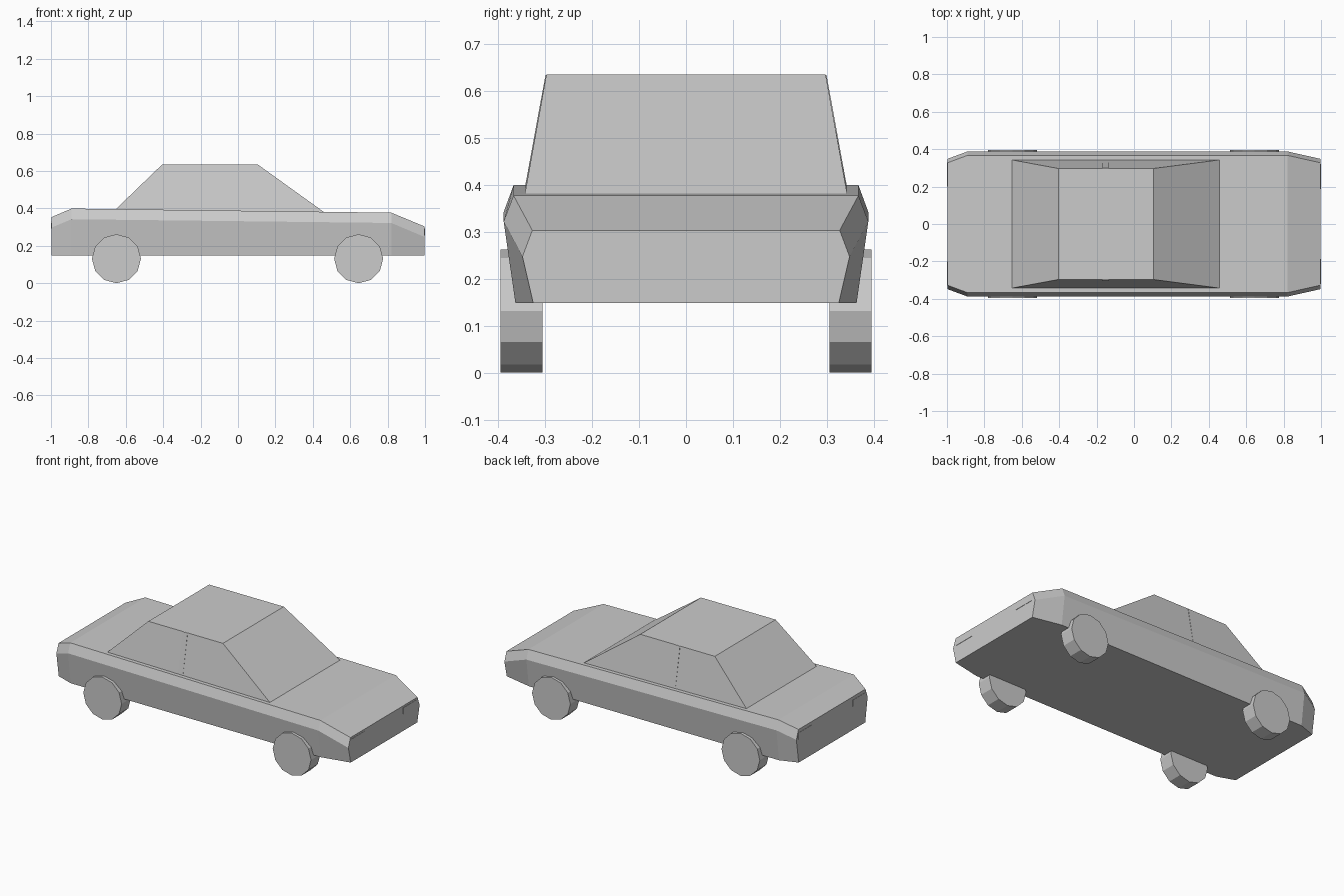
import bpy, bmesh, math
from mathutils import Vector

cube = bpy.data.objects.get("Cube")
if cube:
    bpy.data.objects.remove(cube, do_unlink=True)

grey = bpy.data.materials.new("plain_grey")
grey.use_nodes = True
colour = (0.6, 0.6, 0.6, 1)
grey.diffuse_color = colour
grey.node_tree.nodes["Principled BSDF"].inputs["Base Color"].default_value = colour


def finish(name, bm):
    bmesh.ops.recalc_face_normals(bm, faces=bm.faces)
    mesh = bpy.data.meshes.new(name)
    bm.to_mesh(mesh)
    bm.free()
    mesh.materials.append(grey)
    obj = bpy.data.objects.new(name, mesh)
    bpy.context.collection.objects.link(obj)
    return obj


def loft(name, rings):
    """Join equal closed rings with quads and cap both ends."""
    bm = bmesh.new()
    loops = [[bm.verts.new(p) for p in ring] for ring in rings]
    n = len(loops[0])
    for a, b in zip(loops, loops[1:]):
        for i in range(n):
            j = (i + 1) % n
            bm.faces.new((a[i], a[j], b[j], b[i]))
    bm.faces.new(loops[0])
    bm.faces.new(loops[-1])
    return finish(name, bm)


def box(name, centre, size):
    bm = bmesh.new()
    bmesh.ops.create_cube(bm, size=1)
    bmesh.ops.scale(bm, vec=size, verts=bm.verts)
    bmesh.ops.translate(bm, vec=centre, verts=bm.verts)
    return finish(name, bm)


# Body: x, then half width and height at the sill, shoulder and deck
FLOOR = 0.148
stations = [
    (-0.998, 0.325, 0.348, 0.297, 0.327, 0.353),
    (-0.89, 0.363, 0.388, 0.342, 0.367, 0.399),
    (0.82, 0.363, 0.388, 0.322, 0.367, 0.377),
    (0.998, 0.325, 0.348, 0.247, 0.327, 0.303),
]
rings = []
for x, sill, shoulder, zs, deck, zd in stations:
    half = [(sill, FLOOR), (shoulder, zs), (deck, zd)]
    rings.append([(x, y, z) for y, z in half] + [(x, -y, z) for y, z in reversed(half)])
loft("body", rings)

# Cabin: base follows the sloping deck, roof is flat
ROOF = 0.635
base = [(-0.655, -0.343, 0.394), (0.46, -0.343, 0.38), (0.46, 0.343, 0.38), (-0.655, 0.343, 0.394)]
roof = [(-0.405, -0.297, ROOF), (0.105, -0.297, ROOF), (0.105, 0.297, ROOF), (-0.405, 0.297, ROOF)]
loft("cabin", [base, roof])

# Thin door pillars lying on the cabin sides
for side, label in ((1, "left"), (-1, "right")):
    strip = [Vector((x, side * y, z)) for x, y, z in
             ((-0.168, 0.341, 0.393), (-0.136, 0.341, 0.393), (-0.136, 0.297, 0.634), (-0.168, 0.297, 0.634))]
    lift = Vector((0, side * 0.002, 0))
    loft("door_pillar_" + label, [strip, [p + lift for p in strip]])

# Lamps at both ends
for side, label in ((1, "left"), (-1, "right")):
    box("front_lamp_" + label, (0.997, side * 0.253, 0.273), (0.006, 0.133, 0.037))
    box("rear_lamp_" + label, (-0.997, side * 0.265, 0.313), (0.006, 0.13, 0.04))

# Twelve-sided wheels
RADIUS, WIDTH = 0.131, 0.09
for x, end in ((0.645, "front"), (-0.65, "rear")):
    for side, label in ((1, "left"), (-1, "right")):
        rings = []
        for y in (0.395 - WIDTH, 0.395):
            rings.append([(x + RADIUS * math.cos(math.tau * i / 12), side * y,
                           RADIUS + RADIUS * math.sin(math.tau * i / 12)) for i in range(12)])
        loft(f"{end}_wheel_{label}", rings)
